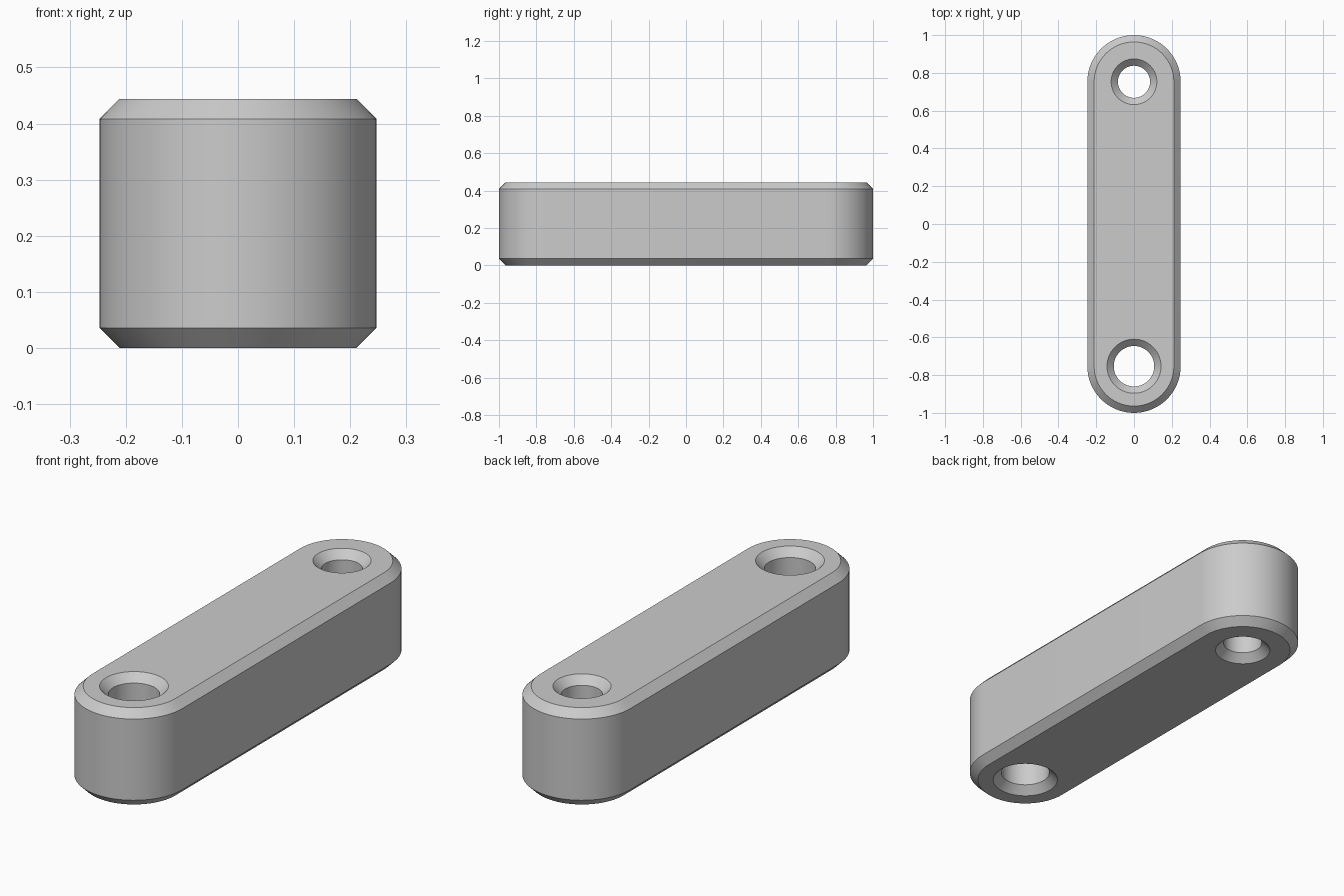
import bpy, bmesh
from math import sin, cos, pi

cube = bpy.data.objects.get("Cube")
if cube:
    bpy.data.objects.remove(cube, do_unlink=True)

HEIGHT, CHAMFER = 0.444, 0.036
RADIUS, CENTRE = 0.247, 0.753
SEGMENTS = 64
LEVELS = (0, CHAMFER, HEIGHT - CHAMFER, HEIGHT)


def slot_outline(r):
    """Straight-sided outline with a half circle at each end."""
    half = SEGMENTS // 2
    points = []
    for start, cy in ((0, CENTRE), (pi, -CENTRE)):
        for i in range(half + 1):
            a = start + pi * i / half
            points.append((r * cos(a), cy + r * sin(a)))
    return points


def circle_outline(r, cy):
    return [(r * cos(2 * pi * i / SEGMENTS), cy + r * sin(2 * pi * i / SEGMENTS))
            for i in range(SEGMENTS)]


def loft(bm, outlines):
    """Skin outlines stacked at the levels; return the bottom and top rims."""
    loops = [[bm.verts.new((x, y, z)) for x, y in outline]
             for outline, z in zip(outlines, LEVELS)]
    for low, high in zip(loops, loops[1:]):
        for i in range(len(low)):
            j = (i + 1) % len(low)
            bm.faces.new((low[i], low[j], high[j], high[i]))
    return [[bm.edges.get((loop[i - 1], loop[i])) for i in range(len(loop))]
            for loop in (loops[0], loops[-1])]


bm = bmesh.new()
# Chamfered outer wall
rims = [loft(bm, [slot_outline(RADIUS - d) for d in (CHAMFER, 0, 0, CHAMFER)])]
# Through holes, countersunk at both ends; the front one is larger
for cy, r in ((-CENTRE, 0.107), (CENTRE, 0.085)):
    rims.append(loft(bm, [circle_outline(r + d, cy) for d in (CHAMFER, 0, 0, CHAMFER)]))
# Flat bottom and top around the holes
for side in (0, 1):
    edges = [e for rim in rims for e in rim[side]]
    bmesh.ops.triangle_fill(bm, edges=edges, use_beauty=True, use_dissolve=False)
bmesh.ops.recalc_face_normals(bm, faces=bm.faces)

mesh = bpy.data.meshes.new("link_bar")
bm.to_mesh(mesh)
bm.free()
bar = bpy.data.objects.new("link_bar", mesh)
bpy.context.collection.objects.link(bar)

# Plain grey
grey = bpy.data.materials.new("plain_grey")
grey.use_nodes = True
colour = (0.6, 0.6, 0.6, 1)
grey.diffuse_color = colour
grey.node_tree.nodes["Principled BSDF"].inputs["Base Color"].default_value = colour
mesh.materials.append(grey)

# Smooth round walls, crisp chamfer edges
bpy.ops.object.select_all(action='DESELECT')
bar.select_set(True)
bpy.context.view_layer.objects.active = bar
bpy.ops.object.shade_smooth_by_angle(angle=pi / 6)
